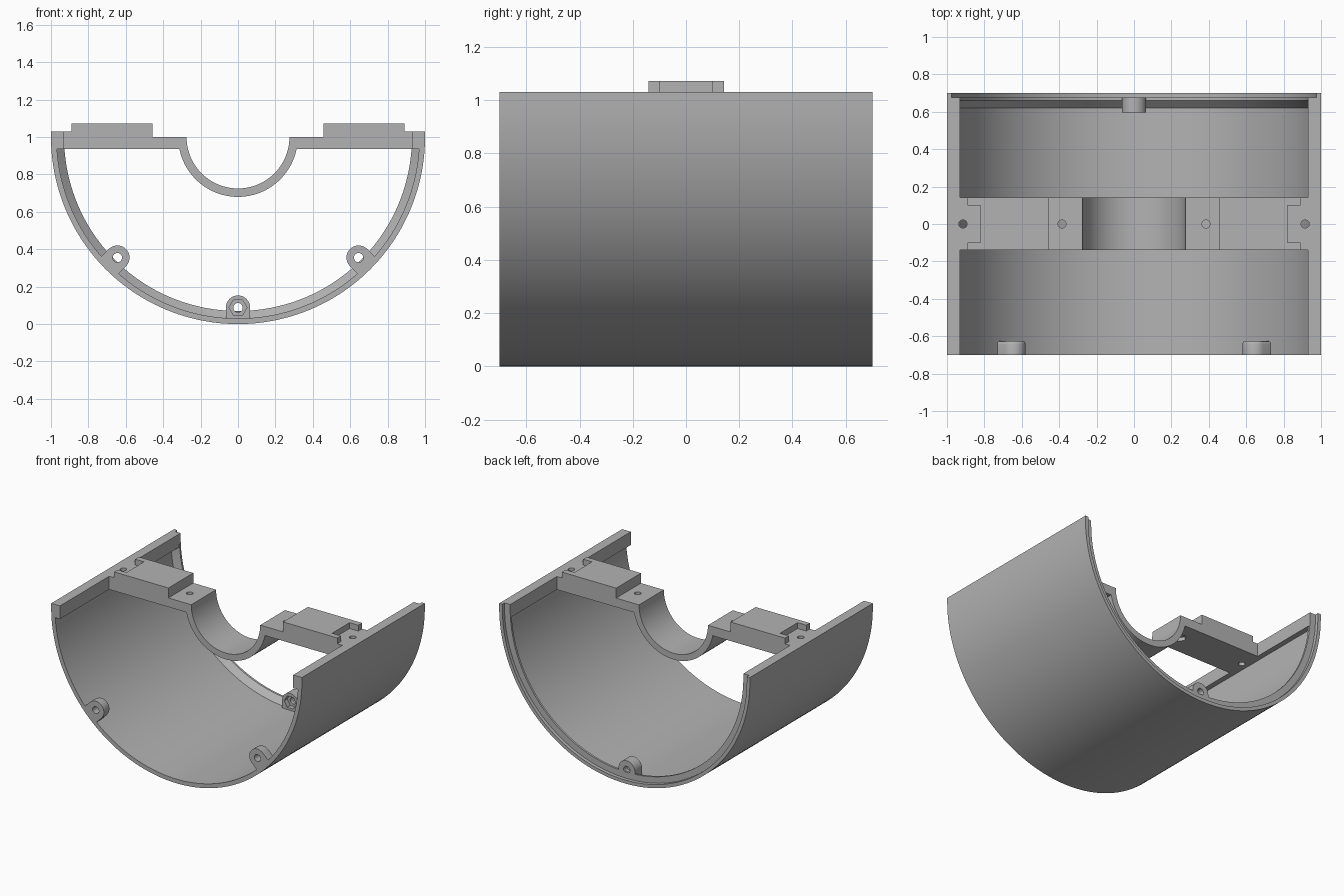
import bpy, bmesh
from math import sin, cos, pi, radians

if "Cube" in bpy.data.objects:
    bpy.data.objects.remove(bpy.data.objects["Cube"], do_unlink=True)

grey = bpy.data.materials.new("plain grey")
grey.use_nodes = True
COLOUR = (0.45, 0.45, 0.45, 1)
grey.diffuse_color = COLOUR
grey.node_tree.nodes["Principled BSDF"].inputs["Base Color"].default_value = COLOUR


def finish(name, bm):
    bmesh.ops.recalc_face_normals(bm, faces=bm.faces)
    mesh = bpy.data.meshes.new(name)
    bm.to_mesh(mesh)
    bm.free()
    mesh.materials.append(grey)
    ob = bpy.data.objects.new(name, mesh)
    bpy.context.collection.objects.link(ob)
    return ob


def prism(name, outline, low, high, axis="y"):
    """Extrude an outline along y (points are x, z) or z (points are x, y)."""
    bm = bmesh.new()
    place = (lambda p, h: (p[0], h, p[1])) if axis == "y" else (lambda p, h: (p[0], p[1], h))
    a = [bm.verts.new(place(p, low)) for p in outline]
    b = [bm.verts.new(place(p, high)) for p in outline]
    bm.faces.new(a)
    bm.faces.new(b)
    for i in range(len(a)):
        j = (i + 1) % len(a)
        bm.faces.new((a[i], a[j], b[j], b[i]))
    return finish(name, bm)


def rect(x0, x1, v0, v1):
    return [(x0, v0), (x1, v0), (x1, v1), (x0, v1)]


def arc(cx, cz, r, start, end, n):
    return [(cx + r * cos(start + (end - start) * i / n),
             cz + r * sin(start + (end - start) * i / n)) for i in range(n + 1)]


def circle(cx, cz, r, n=24):
    return arc(cx, cz, r, 0, 2 * pi, n)[:-1]


def bake(ob):
    """Apply the modifiers of a part."""
    bpy.context.view_layer.update()
    graph = bpy.context.evaluated_depsgraph_get()
    mesh = bpy.data.meshes.new_from_object(ob.evaluated_get(graph))
    ob.modifiers.clear()
    ob.data = mesh


def cut(targets, cutter):
    cutter.hide_render = True
    for ob in targets:
        mod = ob.modifiers.new("cut", "BOOLEAN")
        mod.operation = "DIFFERENCE"
        mod.solver = "EXACT"
        mod.object = cutter
        bake(ob)
    bpy.data.objects.remove(cutter, do_unlink=True)


def smooth(ob):
    bpy.ops.object.select_all(action="DESELECT")
    ob.select_set(True)
    bpy.context.view_layer.objects.active = ob
    bpy.ops.object.shade_smooth_by_angle(angle=radians(30))


TOP = 1.03
UNDER = 0.935

# Half-round shell: (radius, y) wall section swept along a U, with the rear lip
section = [(1, -0.7), (1, 0.7), (0.975, 0.7), (0.975, 0.675), (0.93, 0.675),
           (0.93, 0.66), (0.97, 0.62), (0.97, -0.7)]
bm = bmesh.new()
STEPS = 96
stations = [(0, TOP)] + [(pi * i / STEPS, 1) for i in range(STEPS + 1)] + [(pi, TOP)]
rings = [[bm.verts.new((r * cos(a), y, z - r * sin(a))) for r, y in section]
         for a, z in stations]
for p, q in zip(rings, rings[1:]):
    for i in range(len(section)):
        j = (i + 1) % len(section)
        bm.faces.new((p[i], p[j], q[j], q[i]))
bm.faces.new(rings[0])
bm.faces.new(rings[-1])
shell = finish("shell", bm)

# Thick rails along the upper edges
rails = [prism(n + "_rail", rect(*sorted((s * 0.93, s * 0.985)), UNDER, TOP), -0.7, 0.675)
         for n, s in (("left", 1), ("right", -1))]

# Bridge with raised pads and a saddle in the middle
half = [(0.93, UNDER), (0.93, TOP), (0.89, TOP), (0.89, 1.072),
        (0.457, 1.072), (0.457, 1.0)]
saddle = arc(0, 1, 0.275, 0, -pi, 40)
belly = arc(0, 1, 0.32, -pi + 0.205, -0.205, 40)
bridge = prism("bridge", half + saddle + [(-x, z) for x, z in reversed(half)] + belly,
               -0.14, 0.143)
for s in (1, -1):
    cut([bridge], prism("notch", rect(*sorted((s * 0.82, s * 0.96)), -0.1, 0.1), TOP, 1.2, "z"))
    for x in (0.385, 0.915):
        cut([bridge] + rails, prism("screw_hole", circle(s * x, 0, 0.022), 0.8, 1.2, "z"))
    # Nut pocket under the bridge
    cut([bridge], prism("nut_pocket", circle(s * 0.385, 0, 0.048, 6), 0.8, 0.96, "z"))


def boss(name, angle, low, high):
    """Screw lug: round end on a neck that runs out to the shell."""
    outline = [(0.985, -0.065)] + [(0.985, 0.065)] + arc(0.912, 0, 0.065, pi / 2, 3 * pi / 2, 20)
    c, s = cos(angle), sin(angle)
    ob = prism(name, [(u * c - v * s, 1 + u * s + v * c) for u, v in outline], low, high)
    cut([ob], prism("lug_hole", circle(0.912 * c, 1 + 0.912 * s, 0.025), -1, 1))
    return ob


# Front lugs with softened inner ends
lugs = []
for name, angle in (("left_front_lug", -pi / 4), ("right_front_lug", -3 * pi / 4)):
    lug = boss(name, angle, -0.7, -0.625)
    bm = bmesh.new()
    bm.from_mesh(lug.data)
    c, s = 0.912 * cos(angle), 1 + 0.912 * sin(angle)
    edges = [e for e in bm.edges if all(
        v.co.y > -0.63 and (v.co.x - c) ** 2 + (v.co.z - s) ** 2 > 0.002 for v in e.verts)
        and len(e.link_faces) == 2 and e.calc_face_angle(0) > 1]
    bmesh.ops.bevel(bm, geom=edges, offset=0.018, segments=3, affect="EDGES", profile=0.5)
    bm.to_mesh(lug.data)
    bm.free()
    lugs.append(lug)

# Rear lug with a hexagonal nut pocket
rear = boss("rear_lug", -pi / 2, 0.595, 0.675)
cut([rear], prism("hex_pocket", circle(0, 0.088, 0.048, 6), 0.5, 0.63))

for ob in [shell, bridge, rear] + rails + lugs:
    smooth(ob)
